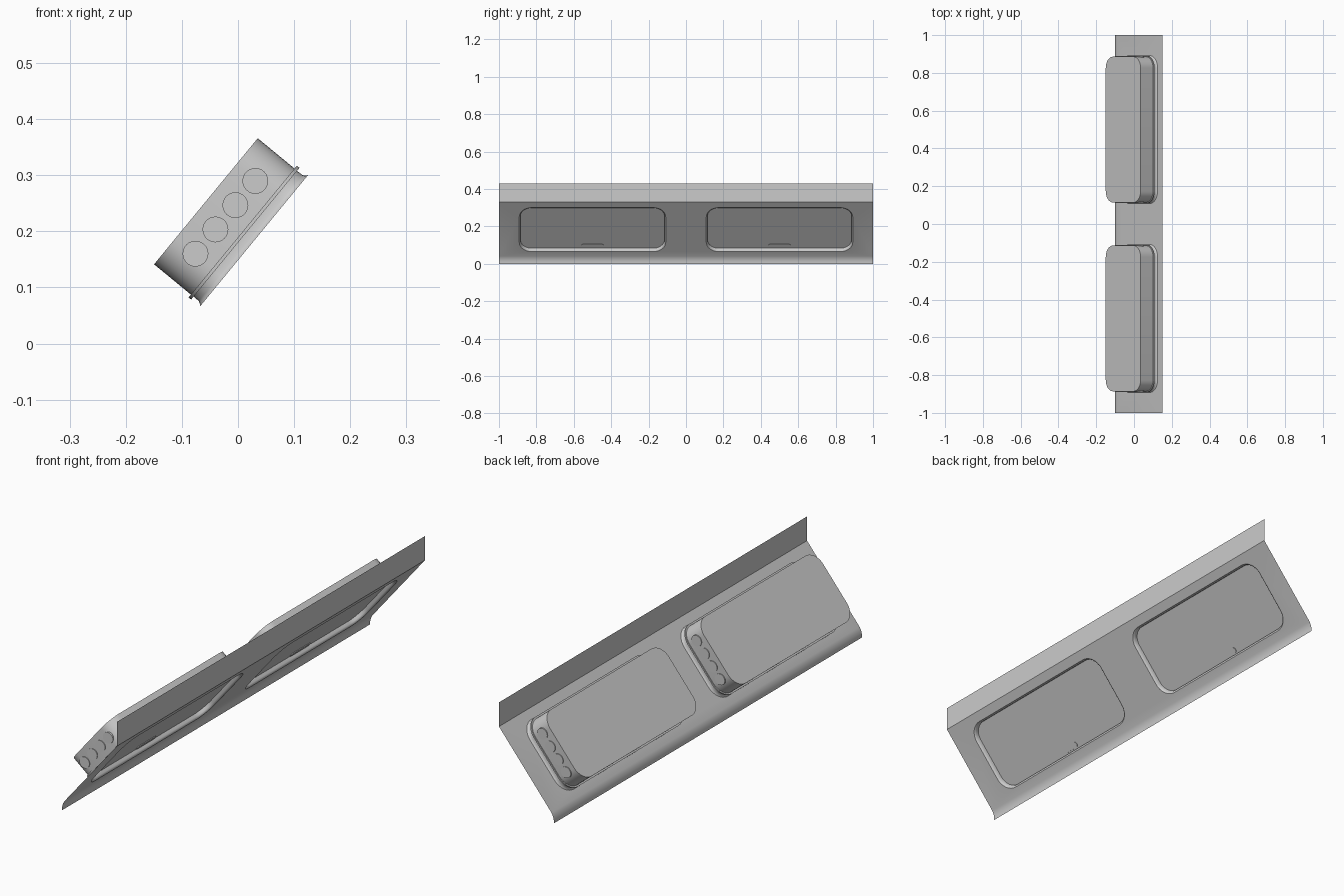
import bpy
import bmesh
from math import cos, sin, pi
from mathutils import Matrix, Vector

cube = bpy.data.objects.get("Cube")
if cube:
    bpy.data.objects.remove(cube)

grey = bpy.data.materials.new("light_grey")
grey.use_nodes = True
COLOUR = (0.6, 0.6, 0.6, 1)
grey.diffuse_color = COLOUR
grey.node_tree.nodes["Principled BSDF"].inputs["Base Color"].default_value = COLOUR

# Slanted frame: u runs up the slope, n points out of the panel, origin mid-panel
U = Vector((0.635, 0, 0.772))
N = Vector((0.772, 0, -0.635))
ORIGIN = Vector((0.0285, 0, 0.183))


def place(u, y, n):
    return ORIGIN + U * u + N * n + Vector((0, y, 0))


def rounded_loop(bm, half_u, half_y, radius, n, cy, cu=0, steps=8):
    """Ring of vertices round a rounded rectangle at depth n."""
    ring = []
    corners = [(1, 1), (-1, 1), (-1, -1), (1, -1)]
    for quarter, (su, sy) in enumerate(corners):
        for i in range(steps + 1):
            a = (quarter + i / steps) * pi / 2
            u = cu + su * (half_u - radius) + radius * cos(a)
            y = cy + sy * (half_y - radius) + radius * sin(a)
            ring.append(bm.verts.new(place(u, y, n)))
    return ring


def bridge(bm, a, b):
    for i in range(len(a)):
        j = (i + 1) % len(a)
        bm.faces.new((a[i], a[j], b[j], b[i]))


def finish(bm, name):
    bmesh.ops.recalc_face_normals(bm, faces=bm.faces)
    mesh = bpy.data.meshes.new(name)
    bm.to_mesh(mesh)
    bm.free()
    mesh.materials.append(grey)
    obj = bpy.data.objects.new(name, mesh)
    bpy.context.collection.objects.link(obj)
    bpy.ops.object.select_all(action="DESELECT")
    obj.select_set(True)
    bpy.context.view_layer.objects.active = obj
    bpy.ops.object.shade_smooth_by_angle(angle=0.6)
    return obj


def plate(name, half_u, half_y, radius, n0, n1, cy, cu=0):
    bm = bmesh.new()
    a = rounded_loop(bm, half_u, half_y, radius, n0, cy, cu)
    b = rounded_loop(bm, half_u, half_y, radius, n1, cy, cu)
    bridge(bm, a, b)
    bm.faces.new(a)
    bm.faces.new(b)
    return finish(bm, name)


# Panel: slanted sheet with two flared openings, upright top strip, curved lip
bm = bmesh.new()
LOW, HIGH = -0.185, 0.1913
corners = [bm.verts.new(place(u, y, 0))
           for u, y in ((LOW, -1), (HIGH, -1), (HIGH, 1), (LOW, 1))]
edges = [bm.edges.new((corners[i], corners[(i + 1) % 4])) for i in range(4)]
openings = []
for cy in (-0.5, 0.5):
    ring = rounded_loop(bm, 0.152, 0.392, 0.066, 0, cy)
    edges += [bm.edges.new((ring[i], ring[(i + 1) % len(ring)]))
              for i in range(len(ring))]
    openings.append((cy, ring))
bmesh.ops.triangle_fill(bm, edges=edges, use_beauty=True)
for cy, ring in openings:
    for inset, n in ((0.004, -0.003), (0.0065, -0.008), (0.007, -0.022)):
        inner = rounded_loop(bm, 0.152 - inset, 0.392 - inset, 0.066 - inset, n, cy)
        bridge(bm, ring, inner)
        ring = inner


def add_strip(front, back, points):
    for x, z in points:
        f = bm.verts.new((x, -1, z))
        b = bm.verts.new((x, 1, z))
        bm.faces.new((front, f, b, back))
        front, back = f, b


add_strip(corners[1], corners[2], [(0.15, 0.43)])
add_strip(corners[0], corners[3],
          [(-0.094, 0.031), (-0.098, 0.02), (-0.0995, 0.01), (-0.1, 0)])
finish(bm, "panel")

for side, cy in (("front", -0.5), ("back", 0.5)):
    # Storage box behind the opening
    bm = bmesh.new()
    base = rounded_loop(bm, 0.1455, 0.386, 0.06, -0.02, cy)
    top = rounded_loop(bm, 0.1455, 0.386, 0.06, -0.111, cy)
    bridge(bm, base, top)
    bm.faces.new(top)
    finish(bm, side + "_box")

    # Door, slightly wider than the box, with a small latch at its lower edge
    plate(side + "_door", 0.152, 0.39, 0.064, -0.026, -0.02, cy)
    plate(side + "_latch", 0.011, 0.06, 0.01, -0.021, -0.017, cy, -0.128)

    # Row of four round caps on each end wall
    for end in (-1, 1):
        bm = bmesh.new()
        for i in range(4):
            spot = place((i - 1.5) * 0.056, cy + end * 0.383, -0.066)
            bmesh.ops.create_cone(
                bm, cap_ends=True, segments=24, radius1=0.023, radius2=0.023,
                depth=0.012, matrix=Matrix.Translation(spot) @ Matrix.Rotation(pi / 2, 4, "X"))
        finish(bm, side + ("_box_caps_back" if end > 0 else "_box_caps_front"))
